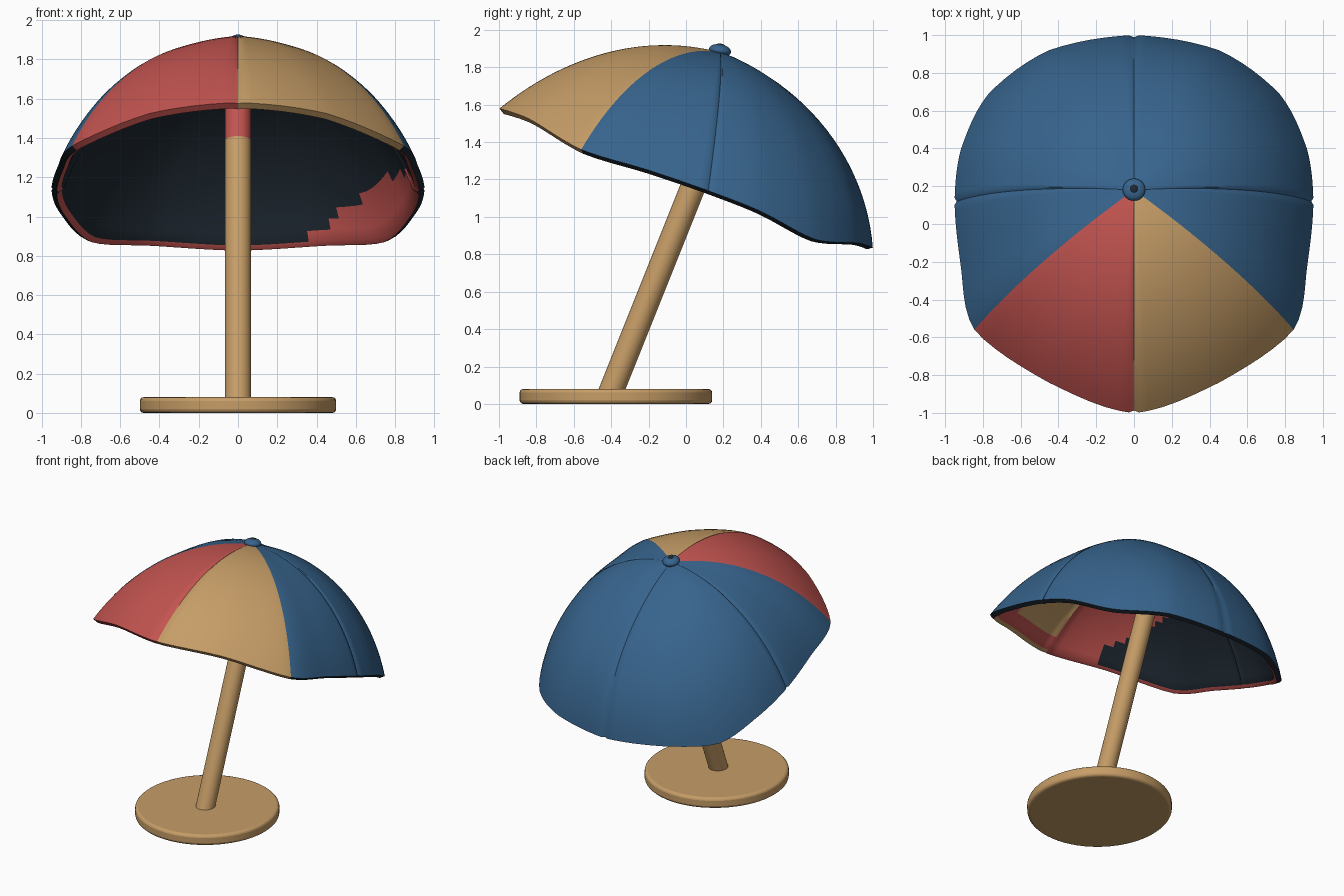
import bpy, bmesh, math
from mathutils import Vector

if "Cube" in bpy.data.objects:
    bpy.data.objects.remove(bpy.data.objects["Cube"])


def material(name, r, g, b):
    lin = lambda c: ((c / 255 + 0.055) / 1.055) ** 2.4
    m = bpy.data.materials.new(name)
    m.diffuse_color = (lin(r), lin(g), lin(b), 1)
    m.use_nodes = True
    m.node_tree.nodes["Principled BSDF"].inputs["Base Color"].default_value = m.diffuse_color
    return m


BLUE = material("blue fabric", 55, 100, 141)
RED = material("red fabric", 195, 84, 80)
TAN = material("tan", 198, 157, 103)
DARK = material("dark lining", 29, 39, 48)


def smooth(ob, angle):
    bpy.ops.object.select_all(action='DESELECT')
    ob.select_set(True)
    bpy.context.view_layer.objects.active = ob
    bpy.ops.object.shade_smooth_by_angle(angle=math.radians(angle))


def cylinder(name, a, b, r, mat, bevel=0.0, sy=1.0, verts=48):
    a, b = Vector(a), Vector(b)
    bpy.ops.mesh.primitive_cylinder_add(vertices=verts, radius=r, depth=(b - a).length, location=(a + b) / 2)
    ob = bpy.context.object
    ob.name = name
    ob.rotation_euler = (b - a).to_track_quat('Z', 'Y').to_euler()
    ob.scale = (1, sy, 1)
    ob.data.materials.append(mat)
    if bevel:
        m = ob.modifiers.new("bevel", 'BEVEL')
        m.width, m.segments = bevel, 3
    smooth(ob, 40)
    return ob


# Base and tilted pole, red at the top
cylinder("base", (0, -0.375, 0), (0, -0.375, 0.08), 0.5, TAN, 0.02, 1.03, 64)
pole = lambda z: (0, -0.427 + 0.4 * z, z)
cylinder("pole", pole(0.04), pole(1.385), 0.067, TAN)
cylinder("upper_pole", pole(1.385), pole(1.78), 0.067, RED)

# Canopy: rim points at each rib and mid panel, front to back, then mirrored
APEX, CORE = Vector((0, 0.18, 1.88)), Vector((0, 0.05, 1.15))
half = [(0, -1, 1.58), (.45, -.84, 1.525), (.845, -.56, 1.36), (.92, -.2, 1.25), (.95, .12, 1.14),
        (.915, .4, 1.03), (.77, .69, .88), (.45, .92, .86), (0, 1, .835)]
rim = [Vector(p) for p in half] + [Vector((-x, y, z)) for x, y, z in half[-2:0:-1]]
SEAMS = (0, 4, 8, 12)


def tilted(degrees):
    return Vector((0, math.sin(math.radians(degrees)), math.cos(math.radians(degrees))))


def rim_point(u):
    i, f = int(u), u - int(u)
    p0, p1, p2, p3 = (rim[(i + k) % 16] for k in (-1, 0, 1, 2))
    curve = 0.5 * (2 * p1 + (p2 - p0) * f + (2 * p0 - 5 * p1 + 4 * p2 - p3) * f * f
                   + (3 * p1 - p0 - 3 * p2 + p3) * f ** 3)
    return curve.lerp(p1.lerp(p2, f), 0.2)


def canopy_point(u, t):
    """Dome arc from the apex (t=0) to the rim (t=1), flatter at the front."""
    c = math.cos(u * math.pi / 8)
    axis = tilted(9 + (6 if c > 0 else 11) * c * c)
    phi = math.radians(67 - (20 * c * c if c > 0 else 0))
    d = rim_point(u) - APEX
    axial = axis * d.dot(axis)
    p = APEX + (d - axial) * math.sin(t * phi) / math.sin(phi) \
        + axial * (1 - math.cos(t * phi)) / (1 - math.cos(phi))
    if u in SEAMS:                                   # stitched groove
        p = CORE + (p - CORE) * (1 - 0.012 * min(1, 2.5 * t))
    return p


cols = sorted([k / 6 for k in range(96)] + [(s + o) % 16 for s in SEAMS for o in (-.06, .06)])
ROWS = 24
bm = bmesh.new()


def shell(k):
    put = lambda p: bm.verts.new(CORE + (p - CORE) * k)
    return put(APEX), [[put(canopy_point(u, r / ROWS)) for u in cols] for r in range(1, ROWS + 1)]


def outer_colour(u):
    return 2 if u < 2 else 1 if u > 14 else 0


def inner_colour(u, t, c):
    if u < 2:                                        # tan lining with a red border
        return 2 if u < 1.35 and t < 0.92 else 1
    if u > 14:                                       # red lining, dark towards the side
        return 3 if t > 0.92 - 0.32 * (15.2 - u) and u < 15.2 else 1
    patch = c.y > 0 and 0.3 < c.x and c.z < min(0.85 + 0.75 * (c.x - 0.3), 1.22)
    return 1 if patch else 3


top, outer = shell(1)
under, inner = shell(0.945)
lip = [bm.verts.new((a.co + b.co) / 2 - tilted(18) * 0.018) for a, b in zip(outer[-1], inner[-1])]
n = len(cols)
for j in range(n):
    k = (j + 1) % n
    u = (cols[j] + (cols[k] or 16)) / 2
    faces = [(bm.faces.new((top, outer[0][j], outer[0][k])), 'out', 0),
             (bm.faces.new((under, inner[0][k], inner[0][j])), 'in', 0)]
    for r in range(ROWS - 1):
        o, o2, i, i2 = outer[r], outer[r + 1], inner[r], inner[r + 1]
        t = (r + 1.5) / ROWS
        faces.append((bm.faces.new((o[j], o2[j], o2[k], o[k])), 'out', t))
        faces.append((bm.faces.new((i[j], i[k], i2[k], i2[j])), 'in', t))
    o, i = outer[-1], inner[-1]
    faces.append((bm.faces.new((o[j], lip[j], lip[k], o[k])), 'lip', 1))
    faces.append((bm.faces.new((lip[j], i[j], i[k], lip[k])), 'inner lip', 1))
    for f, side, t in faces:
        if side == 'out':
            f.material_index = outer_colour(u)
        elif side == 'in':
            f.material_index = inner_colour(u, t, f.calc_center_median())
        elif side == 'lip':
            f.material_index = outer_colour(u) or 3
        else:
            f.material_index = 2 if u < 2 else 1
bmesh.ops.recalc_face_normals(bm, faces=bm.faces)
me = bpy.data.meshes.new("canopy")
bm.to_mesh(me)
bm.free()
canopy = bpy.data.objects.new("canopy", me)
bpy.context.collection.objects.link(canopy)
for m in (BLUE, RED, TAN, DARK):
    me.materials.append(m)
smooth(canopy, 45)

# Knob: flattened ball with a small dark button on top
for name, lift, r, h, mat in (("knob", 0.01, 0.06, 0.033, BLUE), ("knob_button", 0.035, 0.025, 0.012, DARK)):
    bpy.ops.mesh.primitive_uv_sphere_add(segments=24, ring_count=12, radius=1, location=APEX + tilted(10) * lift)
    ob = bpy.context.object
    ob.name = name
    ob.scale = (r, r, h)
    ob.rotation_euler = (math.radians(-10), 0, 0)
    ob.data.materials.append(mat)
    smooth(ob, 60)
